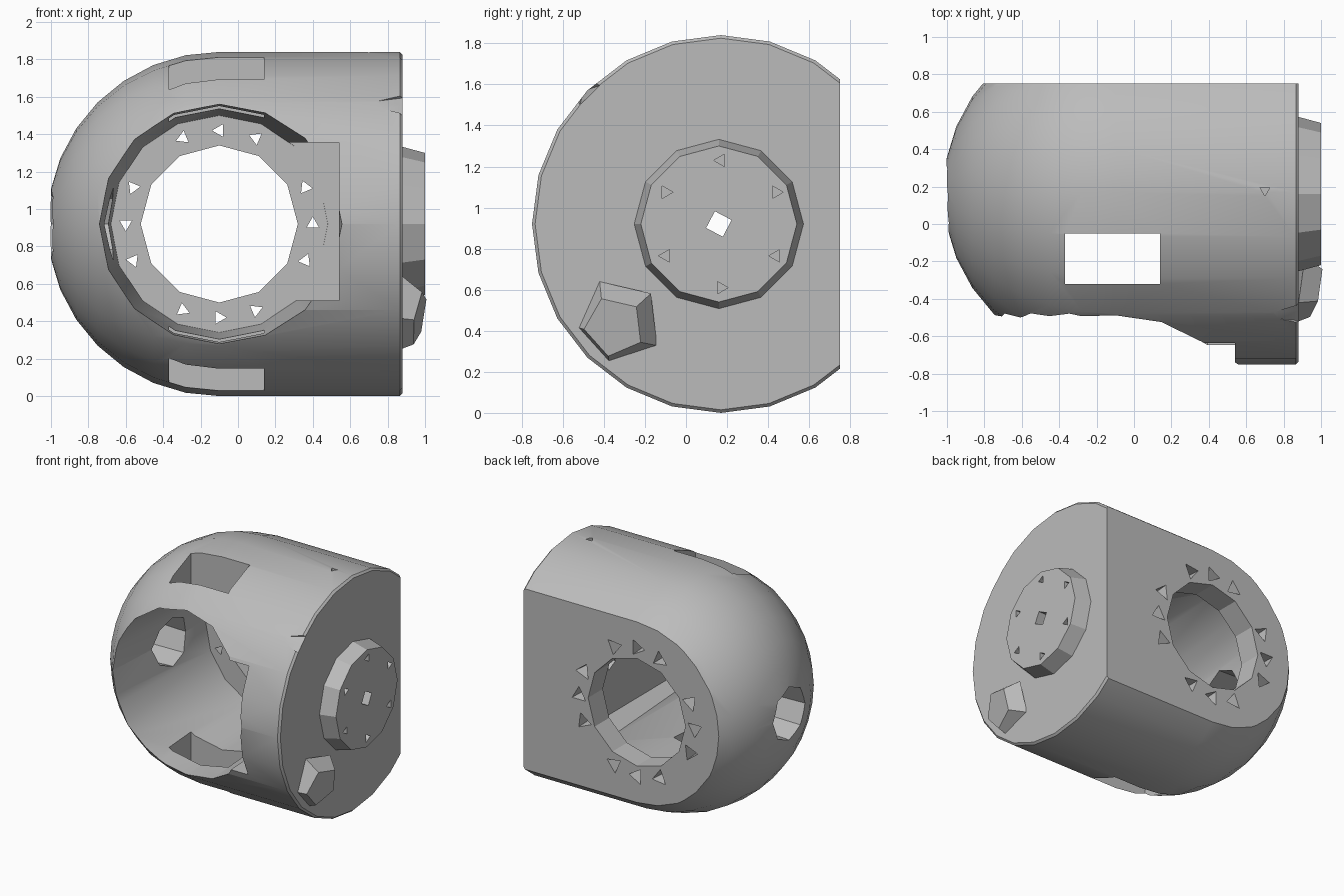
import bpy, bmesh, math
from mathutils import Vector, Matrix

cube = bpy.data.objects.get("Cube")
if cube:
    bpy.data.objects.remove(cube, do_unlink=True)

grey = bpy.data.materials.new("plain grey")
grey.use_nodes = True
grey.diffuse_color = (0.5, 0.5, 0.5, 1)
grey.node_tree.nodes["Principled BSDF"].inputs["Base Color"].default_value = (0.5, 0.5, 0.5, 1)

AXIS_Y, AXIS_Z = 0.17, 0.92   # centre line of the barrel, running along x
RADIUS = 0.92
BORE_X = -0.1                 # centre of the dome and of the front-to-back bore


def add_object(name, bm):
    bmesh.ops.recalc_face_normals(bm, faces=bm.faces)
    mesh = bpy.data.meshes.new(name)
    bm.to_mesh(mesh)
    bm.free()
    mesh.materials.append(grey)
    obj = bpy.data.objects.new(name, mesh)
    bpy.context.collection.objects.link(obj)
    return obj


def frustum(name, start, end, r1, r2, sides, turn=0.0):
    """Straight or tapered prism between two points."""
    a, b = Vector(start), Vector(end)
    rot = (b - a).to_track_quat('Z', 'Y').to_matrix().to_4x4()
    mat = Matrix.Translation((a + b) / 2) @ rot @ Matrix.Rotation(turn, 4, 'Z')
    bm = bmesh.new()
    bmesh.ops.create_cone(bm, cap_ends=True, segments=sides, radius1=r1, radius2=r2,
                          depth=(b - a).length, matrix=mat)
    return add_object(name, bm)


def box(name, low, high):
    a, b = Vector(low), Vector(high)
    bm = bmesh.new()
    bmesh.ops.create_cube(bm, size=1, matrix=Matrix.Translation((a + b) / 2)
                          @ Matrix.Diagonal((*(b - a), 1)))
    return add_object(name, bm)


def cut(target, cutter, keep=False):
    cutter.hide_render = True
    mod = target.modifiers.new("cut", 'BOOLEAN')
    mod.operation = 'DIFFERENCE'
    mod.solver = 'EXACT'
    mod.object = cutter
    bpy.context.view_layer.objects.active = target
    bpy.ops.object.modifier_apply(modifier=mod.name)
    if not keep:
        bpy.data.objects.remove(cutter, do_unlink=True)


# Housing: barrel with a domed end, spun around x
profile = [(0.88, 0), (0.88, 0.905), (0.865, RADIUS)]
STEPS = 8
for i in range(STEPS + 1):
    a = math.pi / 2 * i / STEPS
    profile.append((BORE_X - RADIUS * math.sin(a), RADIUS * math.cos(a)))
bm = bmesh.new()
verts = [bm.verts.new((x, AXIS_Y, AXIS_Z + r)) for x, r in profile]
edges = [bm.edges.new(pair) for pair in zip(verts, verts[1:])]
bmesh.ops.spin(bm, geom=verts + edges, cent=(0, AXIS_Y, AXIS_Z), axis=(1, 0, 0),
               angle=math.tau, steps=24)
bmesh.ops.remove_doubles(bm, verts=bm.verts, dist=0.0005)
housing = add_object("housing", bm)

# Flat back
cut(housing, box("back_cutter", (-2, 0.75, -1), (2, 2, 3)))

# Wide front cavity with a square pocket, and the narrower bore through the back
cut(housing, frustum("cavity_cutter", (BORE_X, -1, AXIS_Z), (BORE_X, 0.57, AXIS_Z),
                     0.67, 0.58, 16))
cut(housing, box("pocket_cutter", (0, -1, 0.51), (0.54, 0.567, 1.355)))
cut(housing, frustum("bore_cutter", (BORE_X, 0.3, AXIS_Z), (BORE_X, 1, AXIS_Z),
                     0.42, 0.42, 12))

# Slots through the top and bottom walls
cut(housing, box("slot_cutter", (-0.37, -0.32, -0.5), (0.14, -0.05, 2.5)))

# Port in the domed end
cut(housing, frustum("port_cutter", (-1.3, AXIS_Y - 0.02, AXIS_Z), (-0.4, AXIS_Y - 0.02, AXIS_Z),
                     0.22, 0.18, 8))

# Bolt holes around the back bore, four groups of three
for quarter in range(4):
    for offset in (-23, 0, 23):
        a = math.radians(90 * quarter + offset)
        x, z = BORE_X + 0.5 * math.cos(a), AXIS_Z + 0.5 * math.sin(a)
        cut(housing, frustum("bolt_cutter", (x, 0.77, z), (x, 0.5, z), 0.07, 0.028, 3, a))

# Small top hole and the nick at the barrel's edge
cut(housing, frustum("pin_cutter", (0.7, 0.18, 1.6), (0.7, 0.18, 2), 0.03, 0.03, 3))
cut(housing, frustum("nick_cutter", (0.69, -0.5, 1.57), (0.92, -0.52, 1.6), 0.005, 0.12, 4))

# Raised mounting boss on the flat end
boss = frustum("mounting_boss", (0.87, AXIS_Y - 0.01, AXIS_Z), (1, AXIS_Y - 0.01, AXIS_Z),
               0.415, 0.38, 12)
for i in range(6):
    a = math.radians(30 + 60 * i)
    y, z = AXIS_Y + 0.31 * math.cos(a), AXIS_Z + 0.31 * math.sin(a)
    screw = frustum("screw_cutter", (0.75, y, z), (1.1, y, z), 0.035, 0.035, 3, a)
    cut(boss, screw, keep=True)
    cut(housing, screw)

# Shaft hole through the boss into the pocket
shaft = frustum("shaft_cutter", (0.3, 0.16, AXIS_Z), (1.2, 0.16, AXIS_Z), 0.065, 0.065, 4, 0.3)
cut(boss, shaft, keep=True)
cut(housing, shaft)

# Tapered cable plug beside the boss
plug = frustum("cable_plug", (0.86, -0.33, 0.44), (0.97, -0.35, 0.42), 0.22, 0.15, 5, 0.4)

# Smooth the curved walls, keep hard edges
for obj in (housing, boss, plug):
    bpy.ops.object.select_all(action='DESELECT')
    obj.select_set(True)
    bpy.context.view_layer.objects.active = obj
    bpy.ops.object.shade_smooth_by_angle(angle=math.radians(28))
